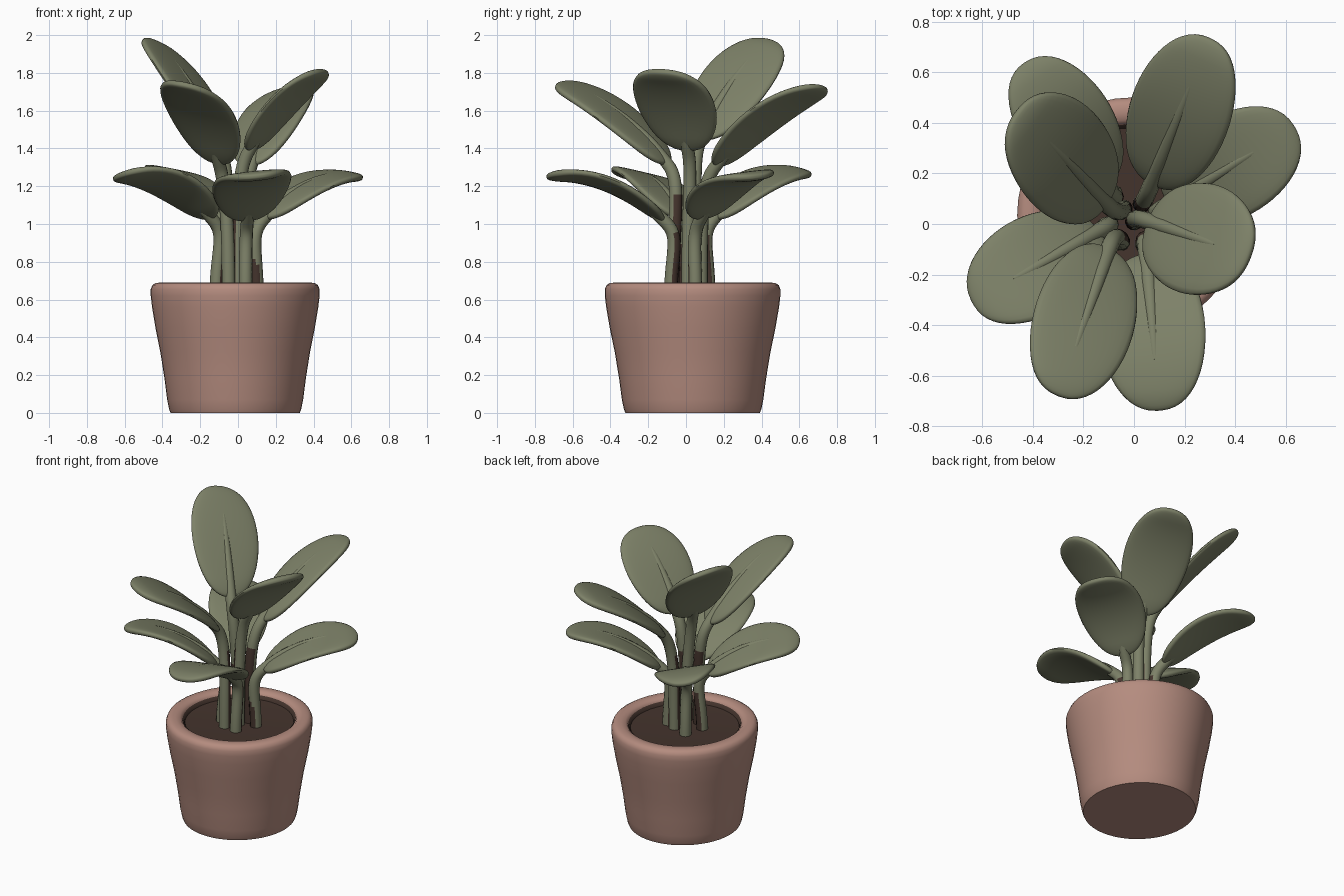
import bpy, bmesh, math
from mathutils import Vector

if "Cube" in bpy.data.objects:
    bpy.data.objects.remove(bpy.data.objects["Cube"])


def material(name, rgb):
    m = bpy.data.materials.new(name)
    m.diffuse_color = (*rgb, 1)
    m.use_nodes = True
    m.node_tree.nodes["Principled BSDF"].inputs["Base Color"].default_value = m.diffuse_color
    return m


GREEN = material("leaf green", (0.205, 0.22, 0.138))
CLAY = material("terracotta", (0.46, 0.262, 0.212))
BROWN = material("soil brown", (0.058, 0.034, 0.026))


def loft(name, rings, mats):
    """Closed skin through a list of equally long point rings."""
    bm = bmesh.new()
    vr = [[bm.verts.new(p) for p in ring] for ring in rings]
    n = len(vr[0])
    for a, b in zip(vr, vr[1:]):
        for i in range(n):
            j = (i + 1) % n
            bm.faces.new((a[i], a[j], b[j], b[i]))
    bm.faces.new(vr[0][::-1])
    bm.faces.new(vr[-1])
    bmesh.ops.recalc_face_normals(bm, faces=bm.faces)
    me = bpy.data.meshes.new(name)
    bm.to_mesh(me)
    bm.free()
    ob = bpy.data.objects.new(name, me)
    bpy.context.collection.objects.link(ob)
    for m in mats:
        me.materials.append(m)
    bpy.context.view_layer.objects.active = ob
    bpy.ops.object.select_all(action='DESELECT')
    ob.select_set(True)
    bpy.ops.object.shade_smooth_by_angle(angle=math.radians(50))
    return ob


def lathe(name, profile, center, mat, n=48):
    rings = [[(center[0] + r * math.cos(2 * math.pi * i / n),
               center[1] + r * 1.04 * math.sin(2 * math.pi * i / n), z)
              for i in range(n)] for r, z in profile]
    return loft(name, rings, [mat])


def spow(v, e):
    return math.copysign(abs(v) ** e, v)


def leaf(name, foot, base, tip, bulge, width, roll, cup, brown_top):
    foot, base, tip = Vector(foot), Vector(base), Vector(tip)
    d = Vector((tip.x - base.x, tip.y - base.y, 0)).normalized()
    s = Vector((-d.y, d.x, 0))
    mid = (base + tip) / 2 + Vector((0, 0, bulge))

    def spine(u):
        p = base * (1 - u) ** 2 + mid * 2 * u * (1 - u) + tip * u * u
        t = ((mid - base) * (1 - u) + (tip - mid) * u).normalized()
        return p, t, t.cross(s).normalized()

    # blade: rounded, thick paddle
    rings, steps, n = [], 26, 28
    for k in range(steps + 1):
        th = 0.04 + (math.pi - 0.08) * k / steps
        u = (1 - math.cos(th)) / 2
        p, t, nn = spine(u)
        w = width * math.sin(th) ** 0.88 * (1.02 - 0.04 * u)
        h = 0.027 * min(1, 1.6 * math.sin(th)) ** 0.6
        side = s * math.cos(roll) + nn * math.sin(roll)
        up = nn * math.cos(roll) - s * math.sin(roll)
        ring = []
        for i in range(n):
            a = 2 * math.pi * i / n
            x = w * math.cos(a)
            z = h * spow(math.sin(a), 0.6) + cup * (x / width) ** 2
            ring.append(p + side * x + up * z)
        rings.append(ring)
    loft(name + "_blade", rings, [GREEN])

    # stem: rises from the soil and runs on as the midrib
    t0 = spine(0)[1]
    c1 = foot + Vector((0, 0, (base.z - foot.z) * 0.6))
    c2 = base - t0 * 0.13
    path = []
    for k in range(15):
        v = k / 15
        p = (foot * (1 - v) ** 3 + c1 * 3 * v * (1 - v) ** 2
             + c2 * 3 * v * v * (1 - v) + base * v ** 3)
        path.append((p, 0.036 - 0.002 * v))
    for k in range(13):
        u = 0.68 * k / 12
        p, t, nn = spine(u)
        path.append((p + nn * 0.009 * min(1, u * 6), 0.034 - 0.015 * k / 12))
    rings = []
    for k, (p, r) in enumerate(path):
        t = (path[min(k + 1, len(path) - 1)][0] - path[max(k - 1, 0)][0]).normalized()
        side = (s - t * s.dot(t)).normalized()
        nn = t.cross(side)
        rings.append([p + (side * math.cos(a) + nn * math.sin(a)) * r
                      for a in [2 * math.pi * i / 12 for i in range(12)]])
    ob = loft(name + "_stem", rings, [GREEN, BROWN])
    # brown bark on the inward side of the lower stem
    for f in ob.data.polygons:
        if f.center.z < brown_top and f.normal.dot(d) < (0.1 if f.center.z < 0.76 else -0.2):
            f.material_index = 1


# pot and soil
C = (-0.015, 0.035)
lathe("pot", [(0.342, 0), (0.35, 0.02), (0.36, 0.07), (0.374, 0.18), (0.396, 0.32),
              (0.422, 0.45), (0.44, 0.56), (0.447, 0.62), (0.447, 0.655), (0.438, 0.677),
              (0.42, 0.688), (0.39, 0.69), (0.362, 0.685), (0.347, 0.67), (0.342, 0.645),
              (0.338, 0.6)], C, CLAY)
lathe("soil", [(0.342, 0.61), (0.345, 0.668), (0.336, 0.66), (0.331, 0.645), (0.3, 0.642)], C, BROWN)

# name, stem foot, blade base, blade tip, bulge, half width, roll, cup, bark height
Z = 0.62
for args in [
    ("upper_back_leaf", (0.03, 0.08, Z), (0.07, 0.16, 1.31), (0.30, 0.735, 1.72), 0.13, 0.205, -0.18, 0, 1.14),
    ("upper_left_leaf", (-0.04, 0.06, Z), (-0.11, 0.08, 1.45), (-0.46, 0.45, 1.97), 0.10, 0.22, 0.27, 0, 1.0),
    ("upper_right_leaf", (0.0, 0.01, Z), (0.06, 0.01, 1.39), (0.46, -0.13, 1.81), 0.10, 0.225, -0.06, 0, 1.14),
    ("upper_front_leaf", (-0.05, -0.07, Z), (-0.10, -0.10, 1.32), (-0.30, -0.68, 1.74), 0.13, 0.205, -0.18, 0, 1.14),
    ("lower_front_leaf", (0.04, -0.08, Z), (0.05, -0.12, 1.02), (0.10, -0.738, 1.25), 0.15, 0.21, 0.1, 0.01, 0.95),
    ("lower_left_leaf", (-0.115, -0.01, Z), (-0.14, -0.03, 1.03), (-0.64, -0.31, 1.25), 0.15, 0.205, 0.2, 0.01, 0.9),
    ("lower_right_leaf", (0.10, 0.05, Z), (0.14, 0.08, 1.03), (0.635, 0.385, 1.25), 0.14, 0.205, 0.1, 0.01, 0.8),
    ("lower_back_leaf", (-0.08, 0.12, Z), (-0.11, 0.15, 1.03), (-0.43, 0.64, 1.27), 0.15, 0.19, 0.16, 0.01, 0.95),
]:
    leaf(*args)
